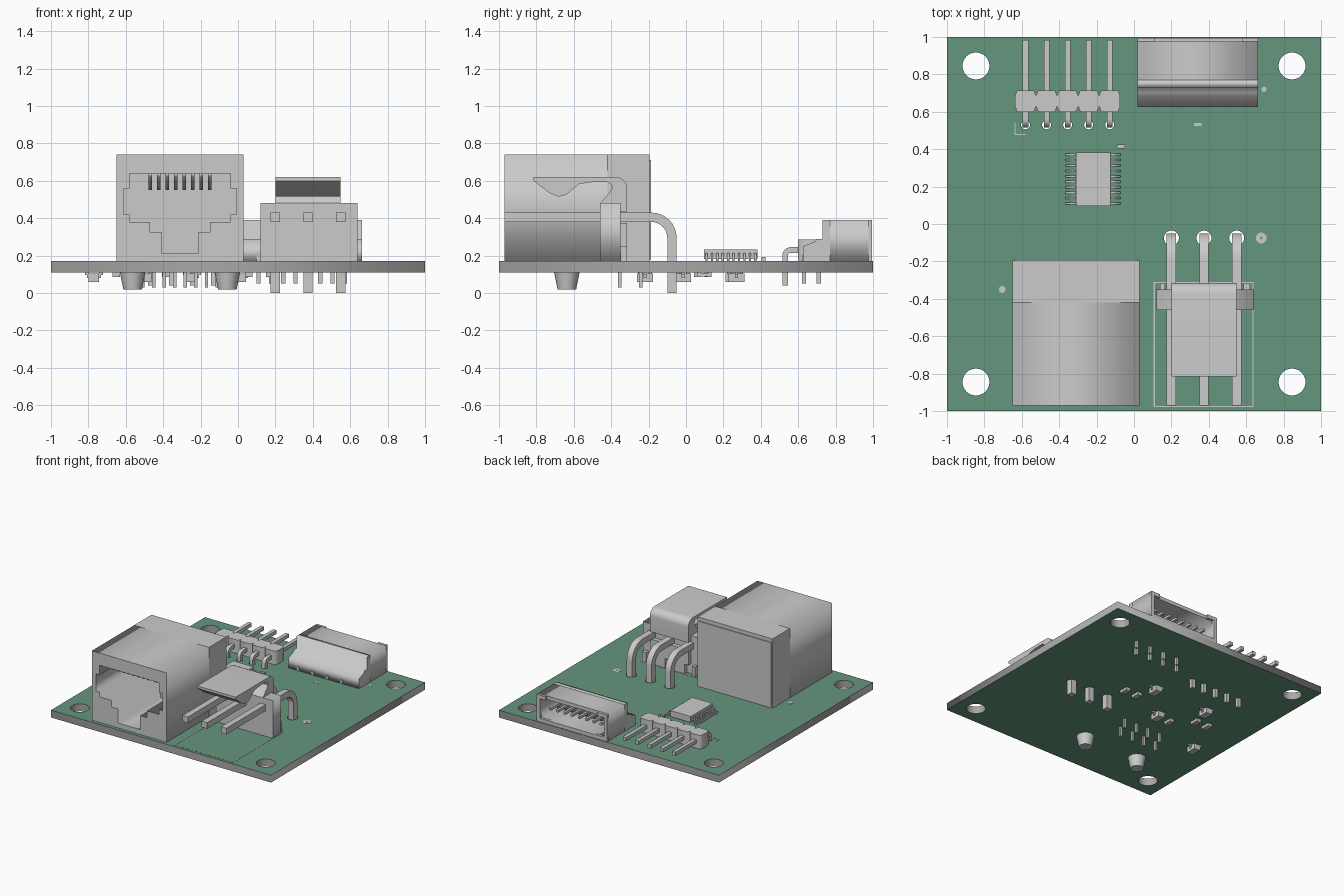
import bpy, bmesh, math
from mathutils import Matrix, Vector

if "Cube" in bpy.data.objects:
    bpy.data.objects.remove(bpy.data.objects["Cube"])

TOP, BOT = 0.17, 0.11          # board surfaces


def material(name, rgb):
    m = bpy.data.materials.new(name)
    m.diffuse_color = (*rgb, 1)
    m.use_nodes = True
    m.node_tree.nodes["Principled BSDF"].inputs["Base Color"].default_value = m.diffuse_color
    return m


def finish(name, bm, smooth=False):
    bmesh.ops.recalc_face_normals(bm, faces=bm.faces)
    me = bpy.data.meshes.new(name)
    bm.to_mesh(me)
    bm.free()
    if smooth:
        for p in me.polygons:
            p.use_smooth = True
        me.set_sharp_from_angle(angle=math.radians(35))
    ob = bpy.data.objects.new(name, me)
    bpy.context.collection.objects.link(ob)
    return ob


def boxes(name, items):
    """One object made of boxes given as (x0, x1, y0, y1, z0, z1)."""
    bm = bmesh.new()
    for x0, x1, y0, y1, z0, z1 in items:
        m = Matrix.Translation(((x0 + x1) / 2, (y0 + y1) / 2, (z0 + z1) / 2)) @ \
            Matrix.Diagonal((x1 - x0, y1 - y0, z1 - z0, 1))
        bmesh.ops.create_cube(bm, size=1, matrix=m)
    return finish(name, bm)


def cbox(cx, cy, w, d, z0, z1):
    return (cx - w / 2, cx + w / 2, cy - d / 2, cy + d / 2, z0, z1)


AXES = {'z': ((1, 0, 0), (0, 1, 0), (0, 0, 1)),
        'y': ((1, 0, 0), (0, 0, 1), (0, -1, 0)),
        'x': ((0, 1, 0), (0, 0, 1), (1, 0, 0))}


def prism(name, loops, axis, lo, hi, smooth=False):
    """Extrude filled outlines (later loops are holes) along an axis."""
    cu = bpy.data.curves.new(name, 'CURVE')
    cu.dimensions, cu.fill_mode, cu.extrude = '2D', 'BOTH', (hi - lo) / 2
    for pts in loops:
        s = cu.splines.new('POLY')
        s.points.add(len(pts) - 1)
        s.use_cyclic_u = True
        for p, (a, b) in zip(s.points, pts):
            p.co = (a, b, 0, 1)
    tmp = bpy.data.objects.new("tmp", cu)
    bpy.context.collection.objects.link(tmp)
    dg = bpy.context.evaluated_depsgraph_get()
    me = bpy.data.meshes.new_from_object(tmp.evaluated_get(dg))
    bpy.data.objects.remove(tmp)
    m = Matrix(AXES[axis]).transposed().to_4x4()
    m.translation = Vector([(lo + hi) / 2 if c == axis else 0 for c in 'xyz'])
    me.transform(m)
    bm = bmesh.new()
    bm.from_mesh(me)
    bpy.data.meshes.remove(me)
    bmesh.ops.remove_doubles(bm, verts=bm.verts, dist=1e-5)
    return finish(name, bm, smooth)


def circle(cx, cy, r, n=32):
    return [(cx + r * math.cos(2 * math.pi * i / n),
             cy + r * math.sin(2 * math.pi * i / n)) for i in range(n)]


def rect(x0, x1, y0, y1):
    return [(x0, y0), (x1, y0), (x1, y1), (x0, y1)]


def bent_pin(name, x, tip, leg, z, bottom, t, r, s, n=8):
    """Right-angle pin in the yz plane; s is the side of the leg."""
    cy, cz = leg - s * r, z - r

    def arc(rad):
        return [(cy + s * rad * math.cos(a), cz + rad * math.sin(a))
                for a in (math.pi / 2 * (1 - i / n) for i in range(n + 1))]
    out, inn = arc(r + t / 2), arc(r - t / 2)
    pts = [(tip, z + t / 2)] + out + [(leg + s * t / 2, bottom), (leg - s * t / 2, bottom)] \
        + inn[::-1] + [(tip, z - t / 2)]
    return prism(name, [pts], 'x', x - t / 2, x + t / 2, True)


# circuit board with mounting and pin holes
green = material("green_mask", (0.13, 0.31, 0.21))
edge_grey = material("board_edge", (0.39, 0.39, 0.39))
power_x = [0.2, 0.374, 0.549]
header_x = [-0.58 + 0.1125 * i for i in range(5)]
holes = [circle(sx * 0.845, sy * 0.845, 0.072) for sx in (-1, 1) for sy in (-1, 1)]
holes += [circle(x, -0.075, 0.04) for x in power_x]
holes += [circle(x, 0.53, 0.024, 20) for x in header_x]
board = prism("circuit_board", [rect(-1, 1, -1, 1)] + holes, 'z', BOT, TOP)
board.data.materials.append(edge_grey)
board.data.materials.append(green)
for p in board.data.polygons:
    p.material_index = int(abs(p.normal.z) > 0.5)

# printed marks
Z1 = TOP + 0.002
prism("power_outline_mark", [rect(0.105, 0.64, -0.978, -0.31), rect(0.111, 0.634, -0.972, -0.316)], 'z', TOP, Z1)
prism("power_dot_mark", [circle(0.68, -0.075, 0.029), circle(0.68, -0.075, 0.007, 16)], 'z', TOP, Z1)
prism("jack_dot_mark", [circle(-0.705, -0.35, 0.018)], 'z', TOP, Z1)
prism("socket_dot_mark", [circle(0.695, 0.72, 0.014)], 'z', TOP, Z1)
boxes("corner_marks", [(-0.638, -0.633, 0.477, 0.54, TOP, Z1), (-0.638, -0.578, 0.477, 0.482, TOP, Z1),
                       (0.32, 0.36, 0.525, 0.54, TOP, Z1)])

# network jack: shell with stepped opening
JC = -0.31
half = [(0.27, 0.64), (0.27, 0.56), (0.302, 0.56), (0.302, 0.42), (0.27, 0.42),
        (0.27, 0.38), (0.16, 0.38), (0.16, 0.325), (0.1, 0.325), (0.1, 0.21)]
opening = [(JC - a, z) for a, z in half] + [(JC + a, z) for a, z in half[::-1]]
prism("jack_shell", [rect(-0.65, 0.03, TOP, 0.74), opening], 'y', -0.97, -0.42)
boxes("jack_rear", [(-0.65, 0.03, -0.42, -0.195, TOP, 0.74), (-0.64, 0.02, -0.195, -0.187, 0.18, 0.71)])
for i in range(8):
    x = JC + (i - 3.5) * 0.0453
    prism("jack_contact", [[(-0.95, 0.642), (-0.95, 0.625), (-0.6, 0.55), (-0.42, 0.55), (-0.42, 0.57), (-0.6, 0.57)]],
          'x', x - 0.009, x + 0.009)
boxes("jack_pins", [cbox(JC + (i - 3.5) * 0.0565, (-0.355, -0.242)[i % 2], 0.018, 0.018, 0.03, BOT) for i in range(8)])
for sx in (-1, 1):
    bm = bmesh.new()
    bmesh.ops.create_cone(bm, cap_ends=True, segments=16, radius1=0.05, radius2=0.068, depth=0.09,
                          matrix=Matrix.Translation((JC + sx * 0.253, -0.637, 0.065)))
    finish("jack_peg", bm, True)

# power connector: base, feet, latch and three bent pins
prism("power_base", [rect(0.12, 0.638, TOP, 0.48)] + [rect(x - 0.025, x + 0.025, 0.38, 0.43) for x in power_x],
      'y', -0.46, -0.35)
boxes("power_feet", [(a, b, -0.35, -0.315, TOP, 0.25) for a, b in
                     ((0.14, 0.165), (0.235, 0.34), (0.41, 0.515), (0.585, 0.62))]
      + [(0.2, 0.549, -0.35, -0.315, 0.25, 0.375), (0.2, 0.549, -0.35, -0.315, 0.435, 0.48)])
bend = [(-0.375 + 0.06 * math.sin(a), 0.56 + 0.06 * math.cos(a)) for a in (math.pi / 16 * i for i in range(9))]
latch = [(-0.815, 0.62)] + bend + [(-0.315, 0.48), (-0.46, 0.48), (-0.41, 0.535), (-0.395, 0.56), (-0.4, 0.583),
                                   (-0.42, 0.593), (-0.5, 0.593), (-0.57, 0.583), (-0.605, 0.555), (-0.64, 0.525),
                                   (-0.68, 0.515), (-0.73, 0.535), (-0.815, 0.6)]
prism("power_latch", [latch], 'x', 0.2, 0.549, True)
for x in power_x:
    bent_pin("power_pin", x, -0.97, -0.075, 0.405, 0.0, 0.05, 0.11, 1)

# five-way pin header with notched body
sides = []
for x in header_x:
    sides += [(x - 0.056, 0.085), (x - 0.045, 0.115), (x + 0.045, 0.115), (x + 0.056, 0.085)]
outline = [(x, 0.6 + d) for x, d in sides if True] + [(x, 0.715 - d) for x, d in sides[::-1]]
clean = [p for i, p in enumerate(outline) if (p[0] - outline[i - 1][0]) ** 2 + (p[1] - outline[i - 1][1]) ** 2 > 1e-5]
prism("header_body", [clean], 'z', TOP + 0.005, 0.287)
for x in header_x:
    bent_pin("header_pin", x, 0.985, 0.53, 0.23, 0.04, 0.03, 0.03, -1)

# wire socket opening to the back
XL, XR = 0.02, 0.662
prism("socket_rear", [[(0.625, TOP), (0.625, 0.25), (0.69, 0.275), (0.7, 0.29), (0.73, 0.29), (0.73, 0.39),
                       (0.77, 0.39), (0.77, TOP)]], 'x', XL, XR)
prism("socket_shell", [rect(XL, XR, TOP, 0.39), rect(0.05, 0.632, 0.2, 0.36)], 'y', 0.77, 0.975)
boxes("socket_rim", [(XL, 0.11, 0.975, 0.995, 0.36, 0.39), (0.58, XR, 0.975, 0.995, 0.36, 0.39),
                     (XL, 0.05, 0.975, 0.995, TOP, 0.36), (0.632, XR, 0.975, 0.995, TOP, 0.36),
                     (0.05, 0.632, 0.975, 0.995, TOP, 0.2)])
socket_x = [0.11 + 0.066 * i for i in range(8)]
boxes("socket_contacts", [cbox(x, 0.86, 0.02, 0.18, 0.265, 0.285) for x in socket_x])
boxes("socket_pins", [cbox(x, (0.63, 0.71)[i % 2], 0.022, 0.022, 0.05, TOP + 0.03) for i, x in enumerate(socket_x)])

# chip with gull-wing leads
IC = -0.218
boxes("chip_body", [cbox(IC, 0.24, 0.185, 0.285, 0.182, 0.232)])
for sx in (-1, 1):
    foot = [(0.09, 0.213), (0.12, 0.213), (0.13, 0.18), (0.147, 0.18), (0.147, TOP), (0.122, TOP), (0.112, 0.203), (0.09, 0.203)]
    for i in range(10):
        y = 0.24 + (i - 4.5) * 0.029
        prism("chip_lead", [[(IC + sx * a, z) for a, z in foot]], 'y', y - 0.006, y + 0.006)


def small_part(name, x, y, w, d, z0, z1):
    """Two-terminal part: slim body between two end caps along its length."""
    if w > d:
        caps = [cbox(x + s * w * 0.38, y, w * 0.24, d, z0, z1) for s in (-1, 1)]
        body = cbox(x, y, w * 0.52, d, z0 + 0.002, z1 - 0.002)
    else:
        caps = [cbox(x, y + s * d * 0.38, w, d * 0.24, z0, z1) for s in (-1, 1)]
        body = cbox(x, y, w, d * 0.52, z0 + 0.002, z1 - 0.002)
    boxes(name, caps + [body])


# small parts on top and underside
small_part("top_capacitor", -0.07, 0.415, 0.044, 0.022, TOP, 0.192)
for x, y in ((0.17, 0.1), (0.058, 0.1), (-0.386, -0.05), (-0.54, 0.08), (-0.65, 0.08)):
    small_part("underside_resistor", x, y, 0.04, 0.075, 0.085, BOT)
for x, y in ((-0.77, -0.22), (0.016, 0.27), (-0.246, -0.016), (-0.49, 0.254)):
    boxes("underside_transistor", [cbox(x, y, 0.056, 0.085, 0.06, 0.105)]
          + [cbox(x + a, y + b, 0.022, 0.016, 0.097, BOT) for a, b in ((-0.038, 0.028), (-0.038, -0.028), (0.038, 0))]
          + [cbox(x + a * 0.84, y + b, 0.012, 0.016, 0.08, BOT) for a, b in ((-0.038, 0.028), (-0.038, -0.028), (0.038, 0))])
